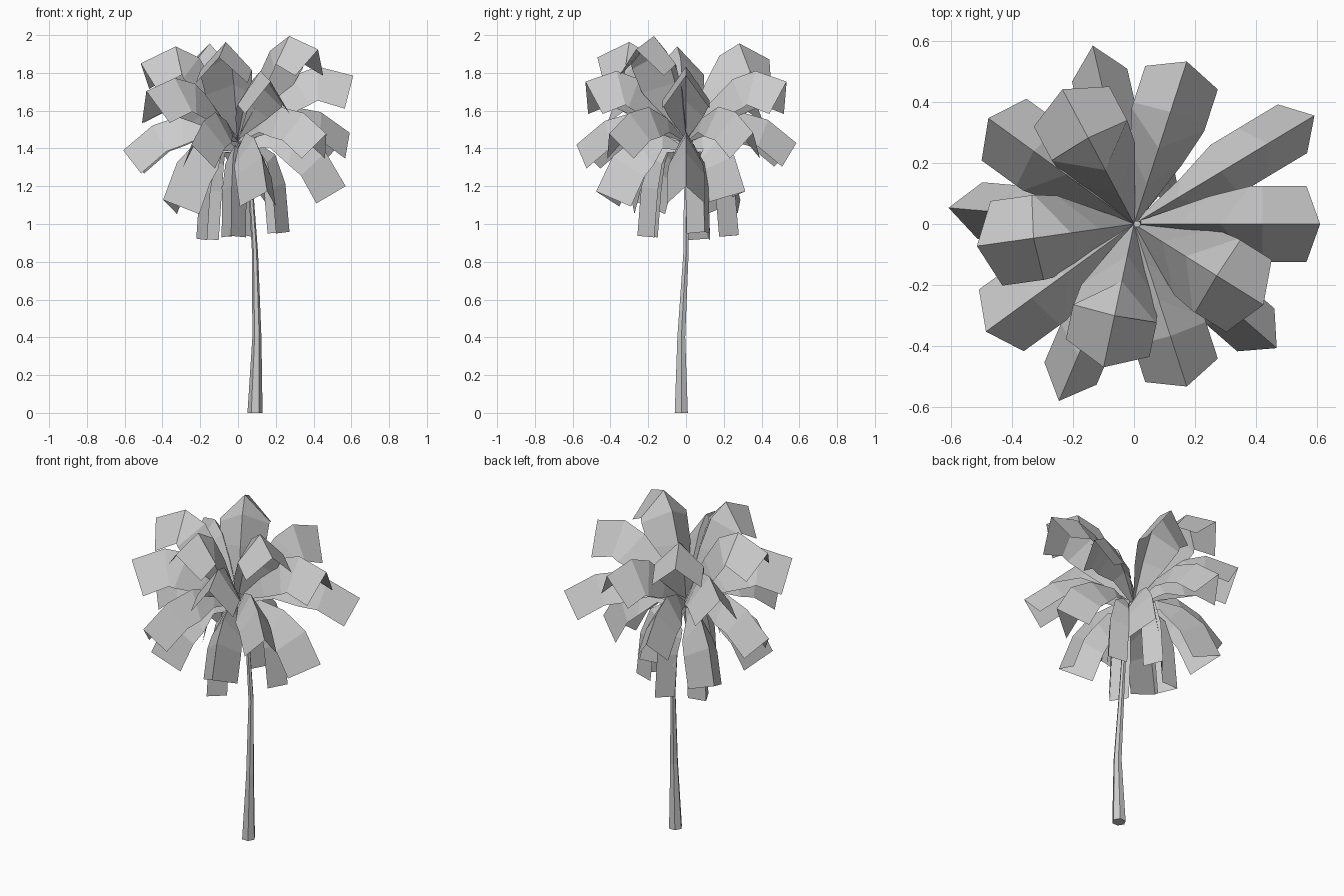
import bpy
import bmesh
from math import cos, sin, radians, tau
from mathutils import Vector

cube = bpy.data.objects.get("Cube")
if cube:
    bpy.data.objects.remove(cube)

# One flat colour for the whole tree
colour = (0.6, 0.6, 0.6, 1)
grey = bpy.data.materials.new("plain grey")
grey.use_nodes = True
grey.diffuse_color = colour
shader = grey.node_tree.nodes["Principled BSDF"]
shader.inputs["Base Color"].default_value = colour


def finish(name, bm):
    """Turn the bmesh into a grey object in the scene."""
    mesh = bpy.data.meshes.new(name)
    bm.to_mesh(mesh)
    bm.free()
    mesh.materials.append(grey)
    obj = bpy.data.objects.new(name, mesh)
    bpy.context.collection.objects.link(obj)


def frond(name, spine, angle, reach, lift, width, fold, flare):
    """Folded leaf: a raised spine with a sloping blade on each side."""
    outward = Vector((cos(angle), sin(angle), 0))
    upward = Vector((0, 0, 1))
    sideways = upward.cross(outward)
    scale = reach / spine[-1][0]
    last = len(spine) - 1
    points = [outward * radius * scale + upward * (height + lift * i / last)
              for i, (radius, height) in enumerate(spine)]
    bm = bmesh.new()
    rows = []
    for i, point in enumerate(points):
        # The blade flares from a narrow root, then keeps its full width
        spread = min(1, 0.06 + flare * i)
        tangent = points[min(i + 1, last)] - points[max(i - 1, 0)]
        downward = sideways.cross(tangent).normalized()
        if downward.z > 0:
            downward.negate()
        edge = point + downward * fold * spread
        offset = sideways * width * spread
        rows.append([bm.verts.new(corner) for corner in (edge + offset, point, edge - offset)])
    for inner, outer in zip(rows, rows[1:]):
        for j in range(2):
            bm.faces.new((inner[j], inner[j + 1], outer[j + 1], outer[j]))
    finish(name, bm)


def around(start, step, *reaches):
    """Pairs of direction and reach, evenly stepped about the trunk."""
    return [(start + step * i, reach) for i, reach in enumerate(reaches)]


def tier(name, spine, width, fold, flare, tilt, placements):
    """A ring of fronds, raised slightly on the left and lowered on the right."""
    for number, (degrees, reach) in enumerate(placements):
        angle = radians(degrees)
        frond(f"{name}_{number + 1}", spine, angle, reach, tilt * cos(angle), width, fold, flare)


# Trunk: slender, slightly bent, six sided
sides = 6
bm = bmesh.new()
rings = []
for x, y, z, radius in ((0.09, -0.025, 0, 0.04), (0.1, -0.025, 0.4, 0.024),
                        (0.09, 0, 0.85, 0.016), (0.07, 0, 1.15, 0.013),
                        (0.01, 0, 1.5, 0.012)):
    corners = [tau * k / sides for k in range(sides)]
    rings.append([bm.verts.new((x + radius * cos(a), y + radius * sin(a), z)) for a in corners])
for lower, upper in zip(rings, rings[1:]):
    for k in range(sides):
        following = (k + 1) % sides
        bm.faces.new((lower[k], lower[following], upper[following], upper[k]))
bm.faces.new(reversed(rings[0]))
bm.faces.new(rings[-1])
finish("trunk", bm)

# Crown: each spine is given as (radius, height) from root to tip
tier("upper_frond",
     spine=((0, 1.46), (0.11, 1.74), (0.2, 1.9), (0.32, 1.97), (0.5, 1.89)),
     width=0.14, fold=0.15, flare=0.85, tilt=0.04,
     placements=around(-32, -70, 0.5, 0.48, 0.52, 0.5))
tier("middle_frond",
     spine=((0, 1.46), (0.14, 1.64), (0.27, 1.76), (0.4, 1.8), (0.58, 1.74)),
     width=0.125, fold=0.18, flare=0.66, tilt=0.045,
     placements=around(0, 72, 0.61, 0.56, 0.59, 0.6, 0.56))
tier("low_frond",
     spine=((0, 1.44), (0.15, 1.55), (0.3, 1.6), (0.46, 1.56), (0.62, 1.44)),
     width=0.093, fold=0.16, flare=0.48, tilt=0.05,
     placements=around(31, 72, 0.69, 0.6, 0.61, 0.63, 0.62))
tier("drooping_frond",
     spine=((0, 1.4), (0.14, 1.48), (0.3, 1.45), (0.44, 1.35), (0.54, 1.16)),
     width=0.1, fold=0.18, flare=0.42, tilt=0.04,
     placements=around(0, 72, 0.57, 0.33, 0.49, 0.49, 0.5))
tier("hanging_frond",
     spine=((0, 1.39), (0.1, 1.42), (0.18, 1.36), (0.23, 1.2), (0.25, 0.94)),
     width=0.065, fold=0.1, flare=0.36, tilt=0.02,
     placements=around(20, 66, 0.29, 0.28, 0.25) + [(-98, 0.26)])
